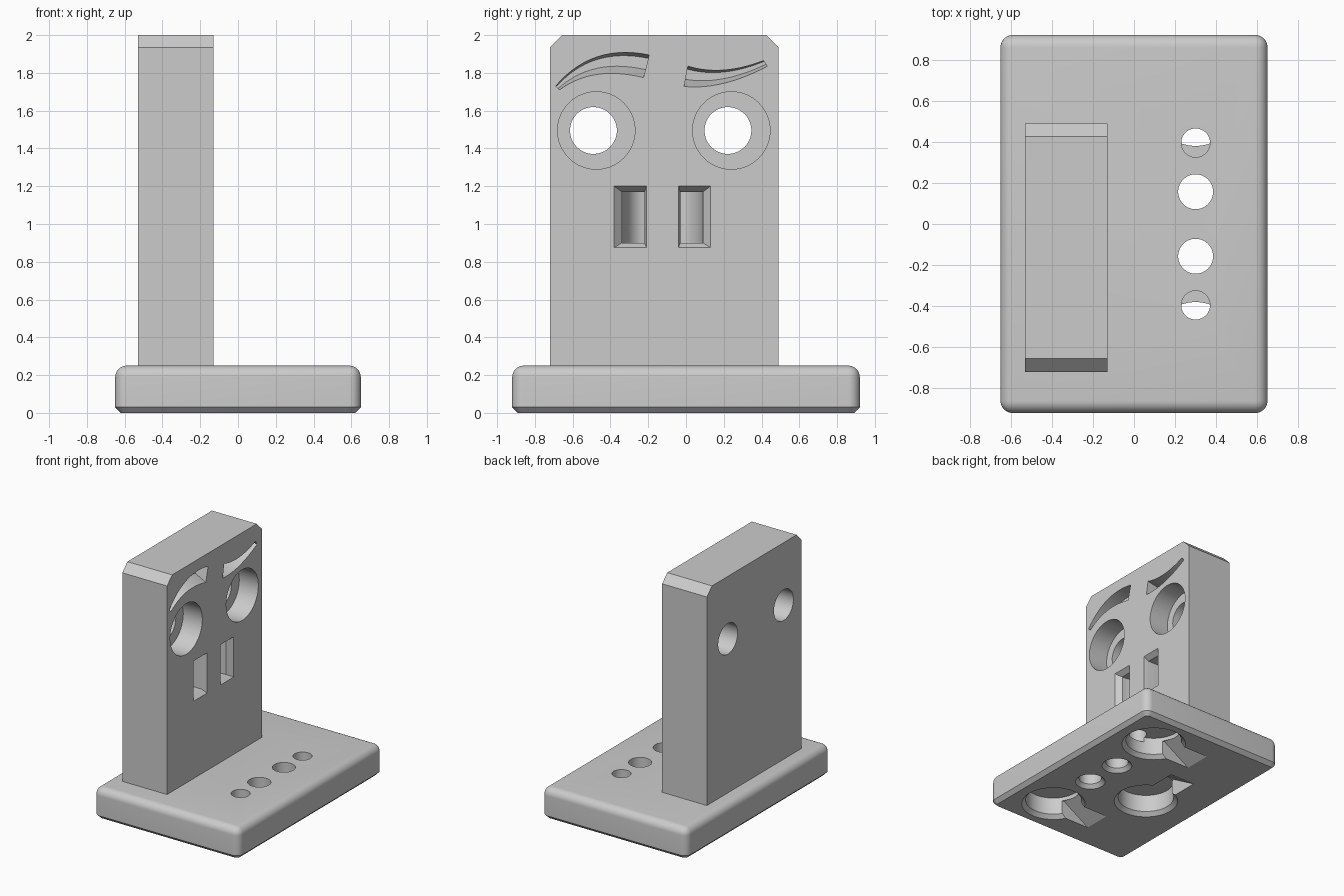
import bpy, bmesh, math
from mathutils import Vector

default = bpy.data.objects.get("Cube")
if default:
    bpy.data.objects.remove(default, do_unlink=True)

mat = bpy.data.materials.new("plain grey")
mat.use_nodes = True
GREY = (0.6, 0.6, 0.6, 1)
mat.diffuse_color = GREY
mat.node_tree.nodes["Principled BSDF"].inputs["Base Color"].default_value = GREY


def make(name, bm):
    bmesh.ops.recalc_face_normals(bm, faces=bm.faces)
    me = bpy.data.meshes.new(name)
    bm.to_mesh(me)
    bm.free()
    me.materials.append(mat)
    ob = bpy.data.objects.new(name, me)
    bpy.context.collection.objects.link(ob)
    return ob


def loft(name, loops):
    """Closed solid skinned through loops of equal length."""
    bm = bmesh.new()
    rings = [[bm.verts.new(p) for p in loop] for loop in loops]
    n = len(rings[0])
    for a, b in zip(rings, rings[1:]):
        for i in range(n):
            j = (i + 1) % n
            bm.faces.new((a[i], a[j], b[j], b[i]))
    bm.faces.new(rings[0])
    bm.faces.new(rings[-1][::-1])
    return make(name, bm)


def turned(name, centre, axis, steps, n=64):
    """Round cutter along x or z; steps are (position, radius)."""
    loops = []
    for pos, r in steps:
        ring = []
        for i in range(n):
            t = math.tau * i / n
            u, v = centre[0] + r * math.cos(t), centre[1] + r * math.sin(t)
            ring.append((u, v, pos) if axis == "z" else (pos, u, v))
        loops.append(ring)
    return loft(name, loops)


def cut(target, cutters):
    bpy.context.view_layer.objects.active = target
    for c in cutters:
        c.hide_render = True
        mod = target.modifiers.new(c.name, "BOOLEAN")
        mod.operation, mod.solver, mod.object = "DIFFERENCE", "EXACT", c
        bpy.ops.object.modifier_apply(modifier=mod.name)
        bpy.data.objects.remove(c, do_unlink=True)


def smooth(ob):
    bpy.ops.object.select_all(action="DESELECT")
    ob.select_set(True)
    bpy.context.view_layer.objects.active = ob
    bpy.ops.object.shade_smooth_by_angle(angle=math.radians(30))


# Base slab: rounded sides and top, chamfered bottom
bm = bmesh.new()
bmesh.ops.create_cube(bm, size=1)
for v in bm.verts:
    v.co = Vector((v.co.x * 1.3, v.co.y * 1.84, (v.co.z + 0.5) * 0.25))
edges = [e for e in bm.edges if max(v.co.z for v in e.verts) > 0.1]
bmesh.ops.bevel(bm, geom=edges, offset=0.06, segments=8, profile=0.5, affect="EDGES")
edges = [e for e in bm.edges if all(v.co.z < 0.001 for v in e.verts)]
bmesh.ops.bevel(bm, geom=edges, offset=0.03, segments=1, affect="EDGES")
base = make("base", bm)

# Keyhole pockets under the base, each with a sloping slot
DEPTH = 0.17
cutters = []
for cx, cy, dx, dy in ((0.3, 0.59, -1, 0), (0.3, -0.59, -1, 0), (-0.21, -0.11, 0, 1)):
    cutters.append(turned("pocket", (cx, cy), "z",
                          [(-0.04, 0.28), (0.03, 0.21), (DEPTH, 0.21)]))
    sides = []
    for w in (-0.11, 0.11):
        sides.append([(cx + dx * d - dy * w, cy + dy * d + dx * w, z)
                      for d, z in ((0, -0.04), (0.48, -0.04), (0.43, 0), (0.2, 0.14), (0, 0.14))])
    cutters.append(loft("slot", sides))

# Row of holes through the top of the base
for s in (-1, 1):
    cutters.append(turned("hole", (0.3, s * 0.157), "z",
                          [(-0.03, 0.14), (0.03, 0.085), (0.3, 0.085)]))
    cutters.append(turned("side_hole", (0.3, s * 0.395), "z", [(0.13, 0.07), (0.3, 0.07)]))
cut(base, cutters)
smooth(base)

# Upright block with clipped top corners
FACE, BACK = -0.13, -0.53
outline = [(-0.72, 0.24), (0.49, 0.24), (0.49, 1.935), (0.425, 2), (-0.655, 2), (-0.72, 1.935)]
upright = loft("upright", [[(x, y, z) for y, z in outline] for x in (BACK, FACE)])
cutters = []

# Eyes: wide shallow bore with a narrower hole through
for wide, narrow in ((-0.475, -0.49), (0.24, 0.222)):
    cutters.append(turned("eye", (wide, 1.495), "x", [(FACE - 0.17, 0.205), (0, 0.205)]))
    cutters.append(turned("pupil", (narrow, 1.495), "x", [(BACK - 0.1, 0.124), (0, 0.124)]))

# Nostrils: bevelled mouth, then a pocket curving toward the middle
MID = -0.125
for s in (-1, 1):
    def rect(x, a, b, lo, hi):
        return [(x, MID + s * y, z) for y, z in ((a, lo), (b, lo), (b, hi), (a, hi))]
    cutters.append(loft("nostril_mouth", [rect(FACE + 0.04, 0.075, 0.295, 0.85, 1.23),
                                          rect(FACE, 0.085, 0.255, 0.875, 1.2),
                                          rect(FACE - 0.04, 0.095, 0.215, 0.9, 1.17)]))
    profile = [(FACE - 0.03, 0.095), (FACE - 0.03, 0.215)]
    for i in range(9):
        t = math.pi / 2 * i / 8
        profile.append((FACE - 0.04 - 0.2 * math.sin(t), 0.095 + 0.12 * math.cos(t)))
    cutters.append(loft("nostril", [[(x, MID + s * y, z) for x, y in profile]
                                    for z in (0.9, 1.17)]))


# Eyebrows: curved recesses with tapering walls
def arc(a, m, b, n=14):
    a, m, b = Vector(a), Vector(m), Vector(b)
    c = 2 * m - (a + b) / 2
    return [a * (1 - t) ** 2 + c * 2 * t * (1 - t) + b * t * t for t in (i / n for i in range(n + 1))]


for top, low in ((((-0.69, 1.73), (-0.47, 1.885), (-0.195, 1.895)),
                  ((-0.67, 1.71), (-0.47, 1.792), (-0.225, 1.775))),
                 (((0.01, 1.836), (0.2, 1.815), (0.41, 1.865)),
                  ((-0.01, 1.728), (0.2, 1.745), (0.43, 1.835)))):
    up, dn = arc(*top), arc(*low)
    loops = []
    for x, f, g in ((FACE + 0.01, 0, 0), (FACE, 0, 0), (FACE - 0.1, 0.15, 0.35)):
        ring = [p.lerp(q, f) for p, q in zip(up, dn)] + [q.lerp(p, g) for p, q in zip(up, dn)][::-1]
        loops.append([(x, p.x, p.y) for p in ring])
    cutters.append(loft("eyebrow", loops))
cut(upright, cutters)
smooth(upright)
